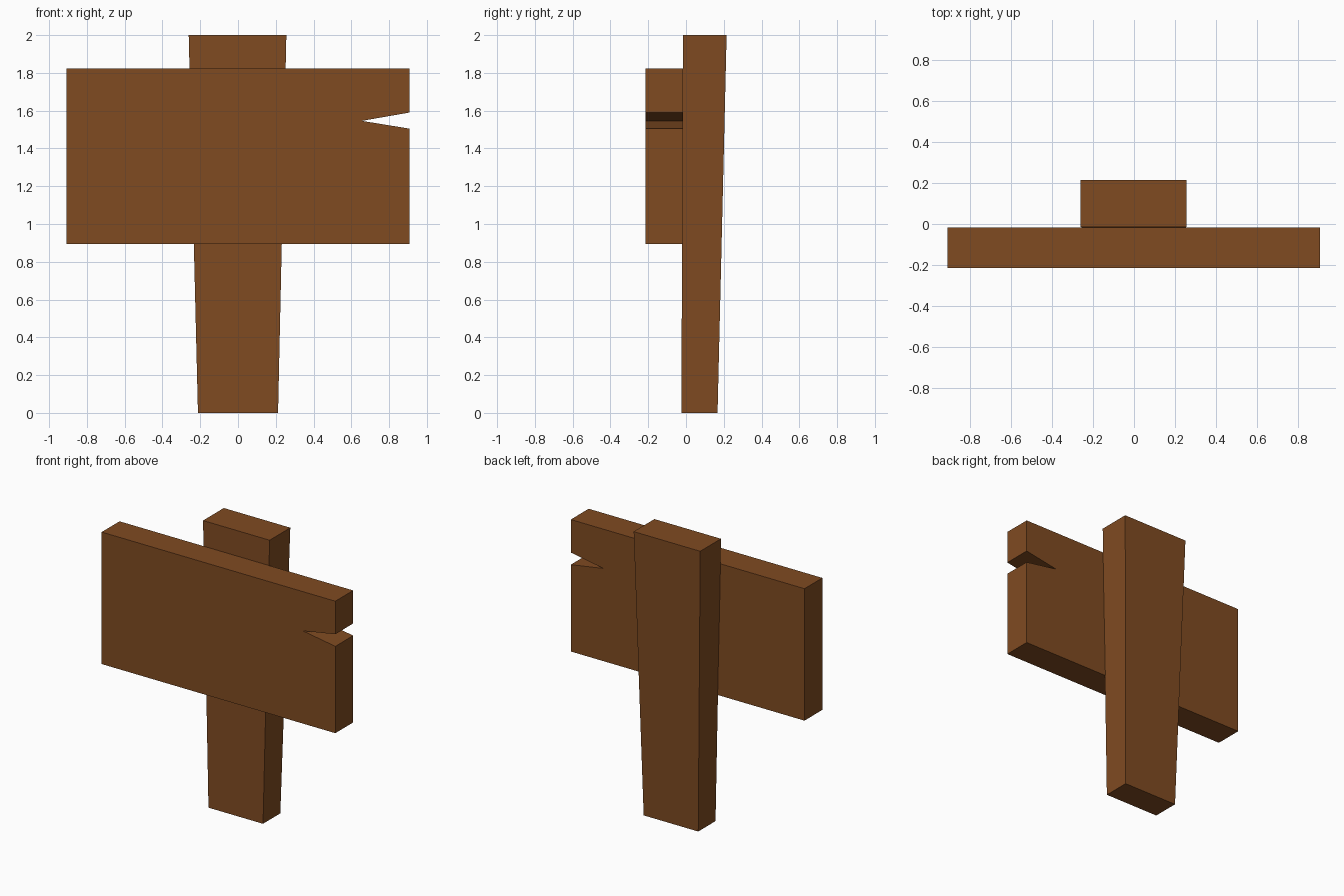
import bpy
import bmesh

if "Cube" in bpy.data.objects:
    bpy.data.objects.remove(bpy.data.objects["Cube"])

wood = bpy.data.materials.new("brown wood")
wood.diffuse_color = (0.215, 0.07, 0.0155, 1)
wood.use_nodes = True
wood.node_tree.nodes["Principled BSDF"].inputs["Base Color"].default_value = wood.diffuse_color


def loft(name, ring_a, ring_b):
    """Solid between two matching rings of points, capped at both ends."""
    bm = bmesh.new()
    a = [bm.verts.new(p) for p in ring_a]
    b = [bm.verts.new(p) for p in ring_b]
    bm.faces.new(a)
    bm.faces.new(b[::-1])
    n = len(a)
    for i in range(n):
        j = (i + 1) % n
        bm.faces.new((a[i], b[i], b[j], a[j]))
    bmesh.ops.recalc_face_normals(bm, faces=bm.faces)
    mesh = bpy.data.meshes.new(name)
    bm.to_mesh(mesh)
    bm.free()
    mesh.materials.append(wood)
    obj = bpy.data.objects.new(name, mesh)
    bpy.context.collection.objects.link(obj)
    return obj


def rect(x0, x1, y0, y1, z):
    return [(x0, y0, z), (x1, y0, z), (x1, y1, z), (x0, y1, z)]


# Post, widening towards the top
loft("post", rect(-0.212, 0.212, -0.025, 0.167, 0),
     rect(-0.261, 0.256, -0.015, 0.215, 2))

# Sign board with a split in its right edge
profile = [(-0.909, 0.895), (0.907, 0.895), (0.907, 1.505), (0.655, 1.546),
           (0.907, 1.59), (0.907, 1.822), (-0.909, 1.822)]
loft("sign_board", [(x, -0.215, z) for x, z in profile],
     [(x, -0.017, z) for x, z in profile])
